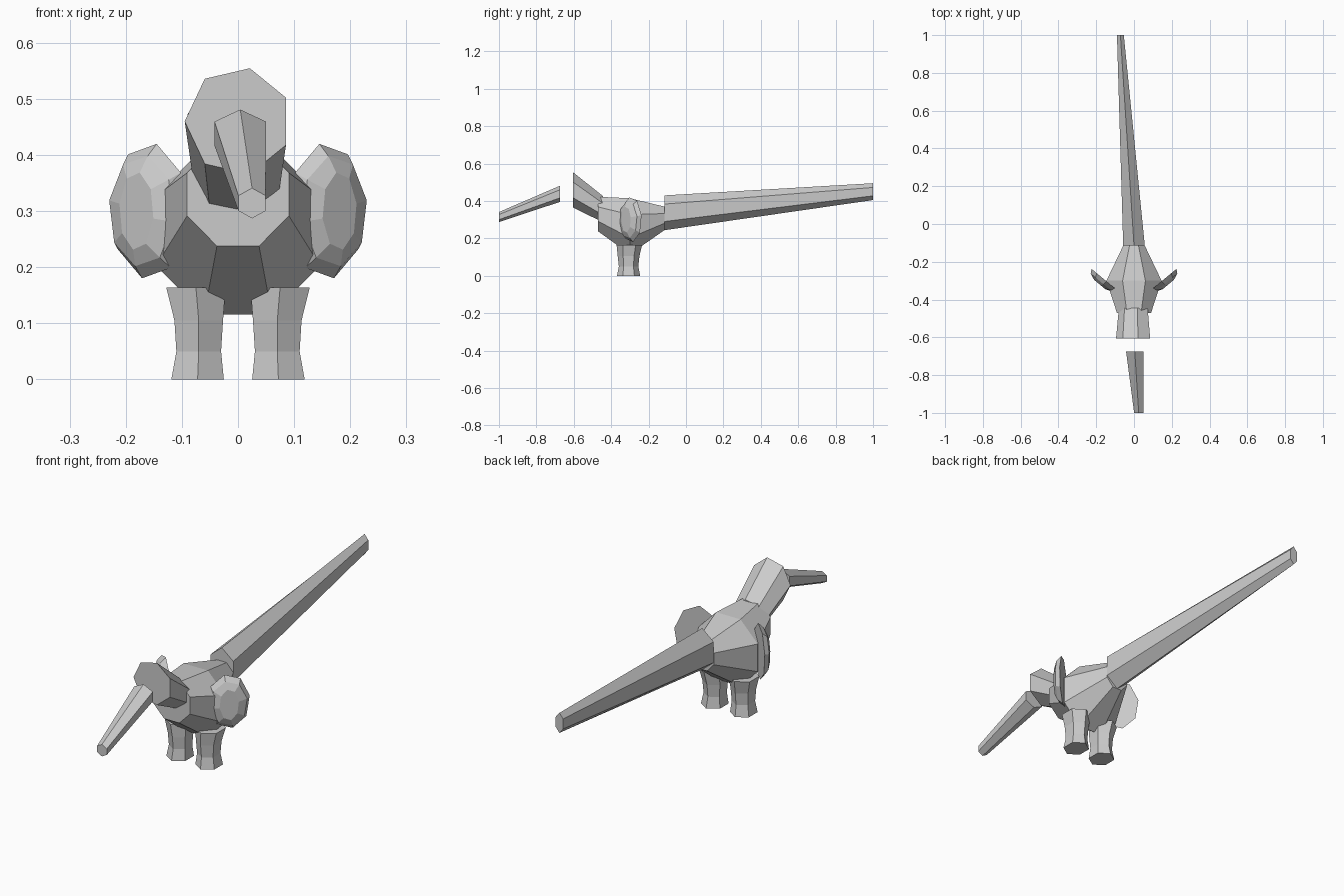
import bpy, bmesh
from math import sin, cos, pi, radians
from mathutils import Vector

cube = bpy.data.objects.get("Cube")
if cube:
    bpy.data.objects.remove(cube)

grey = bpy.data.materials.new("plain grey")
grey.use_nodes = True
colour = (0.6, 0.6, 0.6, 1)
grey.diffuse_color = colour
grey.node_tree.nodes["Principled BSDF"].inputs["Base Color"].default_value = colour

X, Y, Z = Vector((1, 0, 0)), Vector((0, 1, 0)), Vector((0, 0, 1))


def loft(name, sides, phase, u, v, rings):
    """Skin capped polygon rings, each given as (centre, u radius, v radius)."""
    bm = bmesh.new()
    loops = []
    for centre, ru, rv in rings:
        angles = [radians(phase) + 2 * pi * i / sides for i in range(sides)]
        loops.append([bm.verts.new(Vector(centre) + u * ru * cos(a) + v * rv * sin(a))
                      for a in angles])
    for a, b in zip(loops, loops[1:]):
        for i in range(sides):
            j = (i + 1) % sides
            bm.faces.new((a[i], a[j], b[j], b[i]))
    bm.faces.new(loops[0])
    bm.faces.new(loops[-1])
    bmesh.ops.recalc_face_normals(bm, faces=bm.faces)
    mesh = bpy.data.meshes.new(name)
    bm.to_mesh(mesh)
    bm.free()
    mesh.materials.append(grey)
    obj = bpy.data.objects.new(name, mesh)
    bpy.context.collection.objects.link(obj)
    return obj


# Faceted barrel body, widest in the middle
loft("body", 8, 22.5, X, Z, [
    ((0, -0.47, 0.33), 0.098, 0.1),
    ((0, -0.30, 0.265), 0.158, 0.162),
    ((0, -0.115, 0.307), 0.062, 0.068)])

# Head and neck in one flaring piece
loft("head", 7, 180, X, Z, [
    ((0, -0.605, 0.46), 0.095, 0.097),
    ((0, -0.445, 0.357), 0.08, 0.072)])

# Beak floating ahead of the head
loft("beak", 6, 90, X, Z, [
    ((0.025, -1.0, 0.314), 0.028, 0.027),
    ((0.004, -0.675, 0.438), 0.053, 0.043)])

# Long tapering tail, bent slightly aside
loft("tail", 6, 90, X, Z, [
    ((0, -0.115, 0.337), 0.066, 0.093),
    ((-0.072, 1.0, 0.45), 0.021, 0.045)])

for side, label in ((1, "left"), (-1, "right")):
    # Hexagonal leg with a narrow ankle and wider foot
    loft(label + "_leg", 6, 90, X, Y, [
        ((side * 0.072, -0.307, 0), 0.054, 0.062),
        ((side * 0.070, -0.307, 0.05), 0.046, 0.052),
        ((side * 0.070, -0.307, 0.105), 0.050, 0.058),
        ((side * 0.075, -0.303, 0.164), 0.061, 0.068)])

    # Domed disc wing, swept back from the body
    along = Vector((side * 0.77, 0.64, 0))
    out = Vector((side * 0.64, -0.77, 0))
    base = Vector((side * 0.158, -0.293, 0.3))
    loft(label + "_wing", 8, 11, along, Z, [
        (base, 0.088, 0.122),
        (base + out * 0.022, 0.076, 0.1),
        (base + out * 0.036, 0.04, 0.07)])
